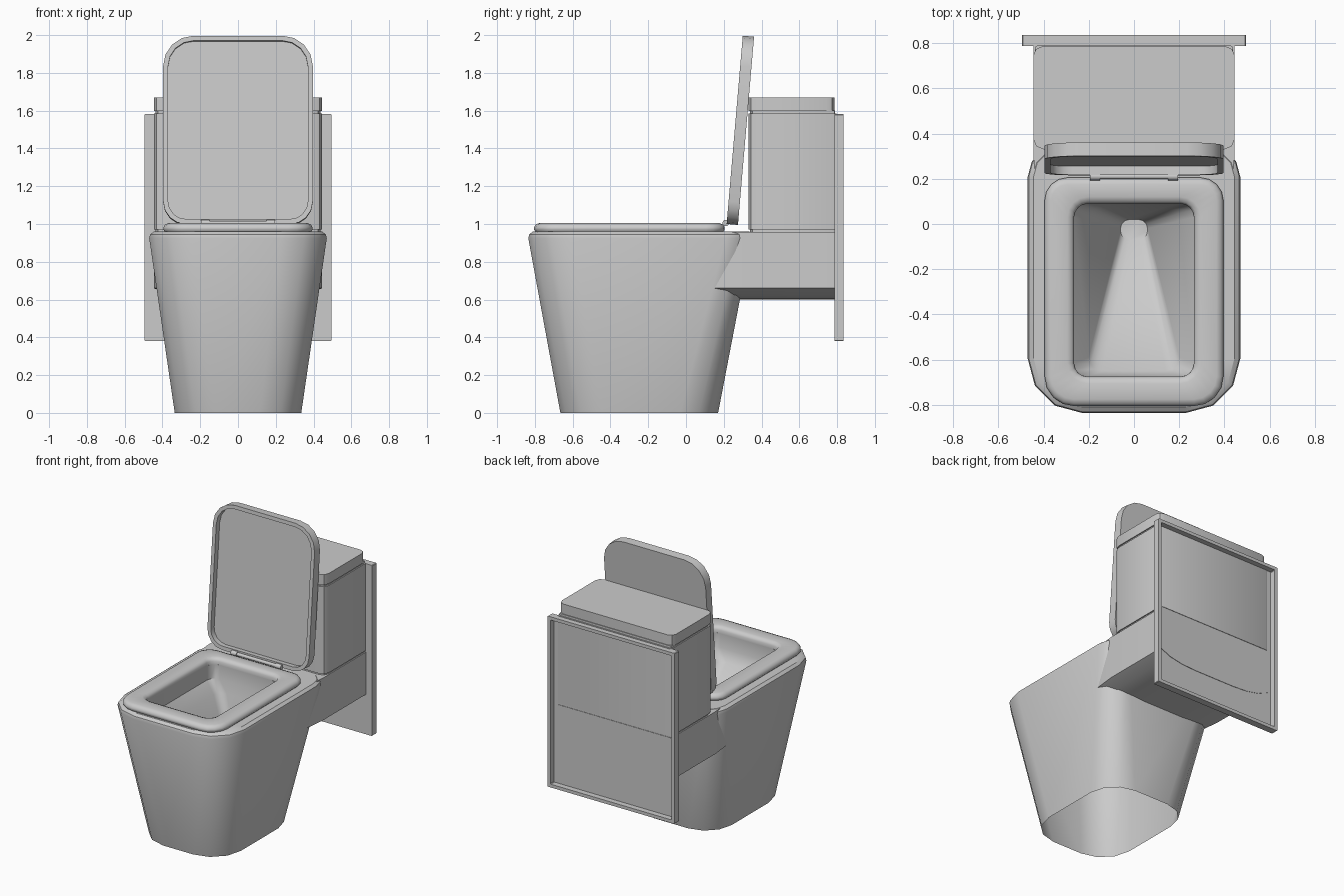
import bpy, bmesh, math
from mathutils import Matrix, Vector

cube = bpy.data.objects.get("Cube")
if cube:
    bpy.data.objects.remove(cube, do_unlink=True)

GREY = (0.6, 0.6, 0.6, 1.0)
ceramic = bpy.data.materials.new("grey ceramic")
ceramic.use_nodes = True
ceramic.diffuse_color = GREY
bsdf = ceramic.node_tree.nodes["Principled BSDF"]
bsdf.inputs["Base Color"].default_value = GREY
bsdf.inputs["Roughness"].default_value = 0.6


def rounded(hx, y0, y1, z, r_front=0.0, r_back=None, seg=3):
    """Loop around a rectangle with rounded corners, at height z."""
    r_back = r_front if r_back is None else r_back
    pts = []
    corners = [(1, y0, 1, r_front, -90), (1, y1, -1, r_back, 0),
               (-1, y1, -1, r_back, 90), (-1, y0, 1, r_front, 180)]
    for sx, y, sy, r, start in corners:
        r = max(r, 0.0005)
        for i in range(seg + 1):
            a = math.radians(start + 90 * i / seg)
            pts.append(Vector((sx * (hx - r) + r * math.cos(a),
                               y + sy * r + r * math.sin(a), z)))
    return pts


def loft(name, loops, cap_start=True, cap_end=True, ring=False, matrix=None, angle=35):
    """Skin a list of equal-length loops."""
    bm = bmesh.new()
    rows = [[bm.verts.new(p) for p in loop] for loop in loops]
    pairs = list(zip(rows, rows[1:]))
    if ring:
        pairs.append((rows[-1], rows[0]))
    for a, b in pairs:
        n = len(a)
        for i in range(n):
            j = (i + 1) % n
            bm.faces.new((a[i], a[j], b[j], b[i]))
    if cap_start and not ring:
        bm.faces.new(rows[0])
    if cap_end and not ring:
        bm.faces.new(rows[-1])
    bmesh.ops.recalc_face_normals(bm, faces=bm.faces)
    if matrix:
        bm.transform(matrix)
    mesh = bpy.data.meshes.new(name)
    bm.to_mesh(mesh)
    bm.free()
    mesh.materials.append(ceramic)
    obj = bpy.data.objects.new(name, mesh)
    bpy.context.collection.objects.link(obj)
    bpy.ops.object.select_all(action='DESELECT')
    obj.select_set(True)
    bpy.context.view_layer.objects.active = obj
    bpy.ops.object.shade_smooth_by_angle(angle=math.radians(angle))
    return obj


# Tapered pedestal, turning over the rim and down into the bowl
loft("pedestal_and_bowl", [
    rounded(0.335, -0.665, 0.17, 0, 0.22, 0.2),
    rounded(0.47, -0.835, 0.348, 0.925, 0.24, 0.14),
    rounded(0.465, -0.83, 0.345, 0.945, 0.235, 0.135),
    rounded(0.445, -0.81, 0.335, 0.96, 0.22, 0.13),
    rounded(0.265, -0.675, 0.09, 0.96, 0.06),
    rounded(0.265, -0.675, 0.09, 0.86, 0.06),
    rounded(0.2, -0.65, 0.075, 0.78, 0.06),
    rounded(0.06, -0.07, 0.02, 0.42, 0.04),
], cap_start=False)

# Seat ring with softened edges
def seat_loop(grow, z):
    return rounded(0.395 + grow, -0.805 - grow, 0.205 + grow, z, 0.13 + grow, 0.1 + grow, 4)

def hole_loop(grow, z):
    return rounded(0.265 + grow, -0.675 - grow, 0.09 + grow, z, 0.06 + grow, None, 4)

loft("seat", [
    seat_loop(-0.01, 0.957), seat_loop(0, 0.97), seat_loop(0, 0.982),
    seat_loop(-0.01, 0.998), seat_loop(-0.03, 1.005),
    hole_loop(0.03, 1.005), hole_loop(0.01, 0.998), hole_loop(0, 0.982),
    hole_loop(0, 0.957),
], ring=True, angle=40)

# Raised lid, leaning back, with a recessed inner face
lean = Matrix.Translation((0, 0.275, 0.995)) @ Matrix.Rotation(math.radians(85.1), 4, 'X')
loft("seat_lid", [
    rounded(0.396, 0, 1.0, 0, 0.12, 0.16, 4),
    rounded(0.396, 0, 1.0, 0.06, 0.12, 0.16, 4),
    rounded(0.37, 0.026, 0.974, 0.06, 0.095, 0.135, 4),
    rounded(0.37, 0.026, 0.974, 0.022, 0.095, 0.135, 4),
], matrix=lean)

# Hinge rod and barrels along x
def hinge(name, x0, x1, radius):
    circle = [(radius * math.cos(a), radius * math.sin(a))
              for a in (math.tau * i / 12 for i in range(12))]
    loft(name, [[Vector((x, 0.21 + y, 1.005 + z)) for y, z in circle] for x in (x0, x1)])

hinge("hinge_rod", -0.15, 0.15, 0.012)
hinge("left_hinge", 0.15, 0.195, 0.017)
hinge("right_hinge", -0.195, -0.15, 0.017)

# Rear shelf joining the pedestal to the wall, with a belly underneath
def shelf_section(y, w):
    half = [(w, 0.958), (w, 0.66), (w * 0.82, 0.625), (w * 0.6, 0.606), (w * 0.35, 0.6)]
    right = [Vector((x, y, z)) for x, z in half]
    left = [Vector((-x, y, z)) for x, z in reversed(half)]
    return right + left

loft("rear_shelf", [shelf_section(0.15, 0.428), shelf_section(0.3, 0.445),
                    shelf_section(0.798, 0.445)])

# Cistern with shadow gaps above and below, and its cover
def cistern_part(name, z0, z1, inset=0.0):
    loft(name, [rounded(0.445 - inset, 0.33 + inset, 0.798 - inset, z, 0.045, 0.012, 2)
                for z in (z0, z1)], angle=25)

cistern_part("cistern_lower_gap", 0.95, 0.975, 0.008)
cistern_part("cistern", 0.97, 1.585)
cistern_part("cistern_upper_gap", 1.58, 1.6, 0.008)
loft("cistern_cover", [rounded(0.445, 0.33, 0.785, z, 0.045, 0.04, 2)
                       for z in (1.597, 1.67)], angle=25)

# Wall panel: a shallow tray open at the back (local y is up, local z is back)
stand = Matrix(((1, 0, 0, 0), (0, 0, 1, 0), (0, 1, 0, 0), (0, 0, 0, 1)))
panel = loft("wall_panel", [
    rounded(0.495, 0.38, 1.582, 0.787, 0.004, None, 1),
    rounded(0.495, 0.38, 1.582, 0.835, 0.004, None, 1),
    rounded(0.472, 0.403, 1.559, 0.835, 0.004, None, 1),
    rounded(0.472, 0.403, 1.559, 0.795, 0.004, None, 1),
])
panel.data.transform(stand)
panel.data.flip_normals()
